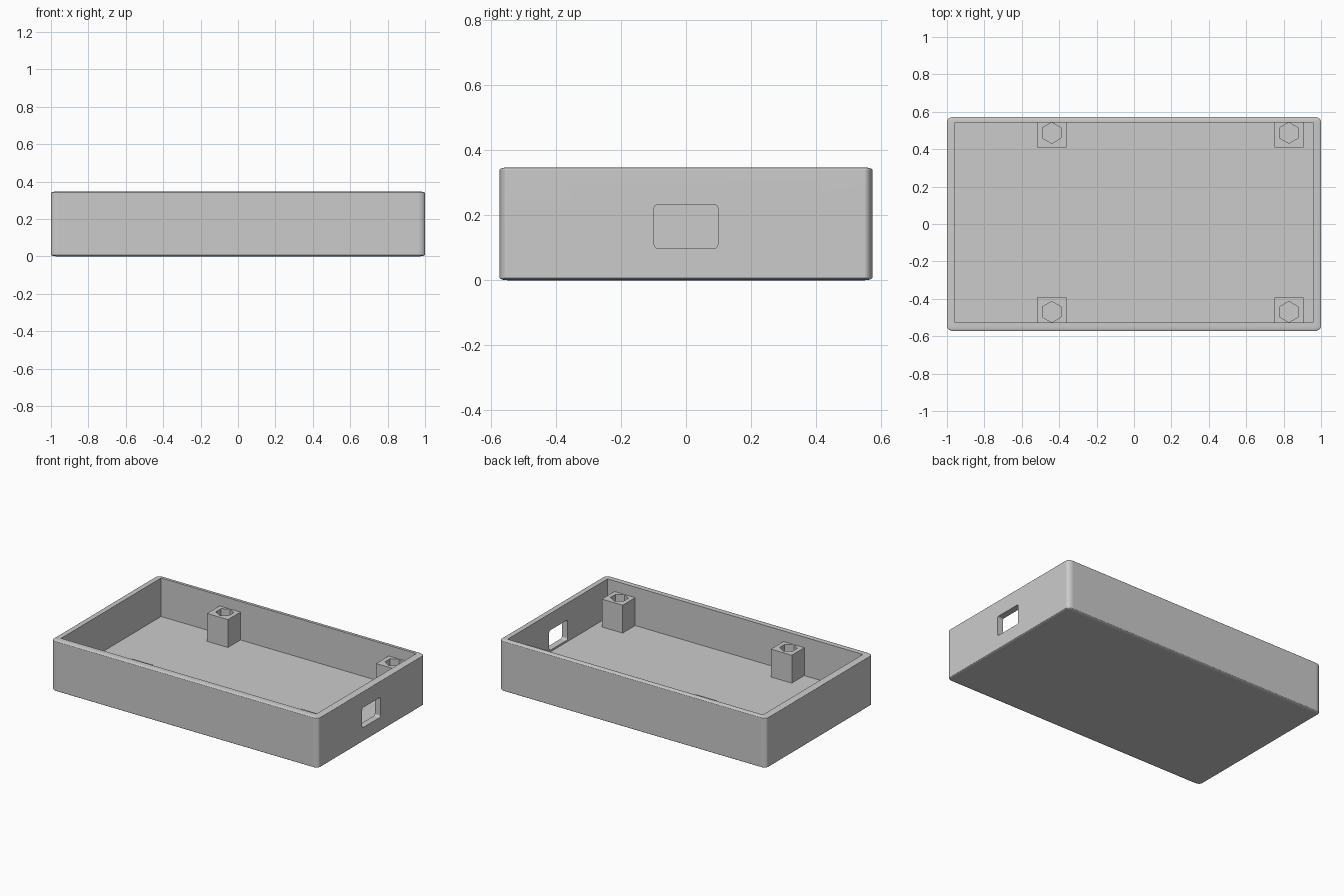
import bpy, bmesh, math
from mathutils import Matrix, Vector

if "Cube" in bpy.data.objects:
    bpy.data.objects.remove(bpy.data.objects["Cube"], do_unlink=True)

grey = bpy.data.materials.new("plain grey")
grey.use_nodes = True
GREY = (0.6, 0.6, 0.6, 1)
grey.diffuse_color = GREY
grey.node_tree.nodes["Principled BSDF"].inputs["Base Color"].default_value = GREY


def make_object(name, bm):
    mesh = bpy.data.meshes.new(name)
    bm.to_mesh(mesh)
    bm.free()
    mesh.materials.append(grey)
    obj = bpy.data.objects.new(name, mesh)
    bpy.context.collection.objects.link(obj)
    return obj


def block(name, low, high, radii=None, edge_axis=None, segments=8):
    """Box between two corners; radii gives elliptical rounding per axis."""
    low, high = Vector(low), Vector(high)
    scale = Vector(radii or (1, 1, 1))
    size = high - low
    bm = bmesh.new()
    bmesh.ops.create_cube(bm, size=1)
    bmesh.ops.scale(bm, verts=bm.verts, vec=[s / r for s, r in zip(size, scale)])
    if radii:
        edges = [e for e in bm.edges if edge_axis is None or
                 abs((e.verts[0].co - e.verts[1].co).normalized()[edge_axis]) > 0.9]
        bmesh.ops.bevel(bm, geom=edges, offset=1, segments=segments,
                        profile=0.5, affect='EDGES')
    bmesh.ops.scale(bm, verts=bm.verts, vec=scale)
    bmesh.ops.translate(bm, verts=bm.verts, vec=(low + high) / 2)
    return make_object(name, bm)


def hexagon(name, x, y, low, high, radius):
    """Hexagonal prism with corners pointing to the front and back."""
    bm = bmesh.new()
    bmesh.ops.create_cone(bm, cap_ends=True, segments=6, radius1=radius,
                          radius2=radius, depth=high - low)
    turn = math.atan2(*list(bm.verts)[0].co.xy)
    place = Matrix.Translation((x, y, (low + high) / 2)) @ Matrix.Rotation(turn, 4, 'Z')
    bmesh.ops.transform(bm, matrix=place, verts=bm.verts)
    return make_object(name, bm)


def combine(target, tool, operation):
    """Apply a boolean and remove the tool object."""
    tool.hide_render = True
    mod = target.modifiers.new("boolean", 'BOOLEAN')
    mod.object, mod.operation, mod.solver = tool, operation, 'EXACT'
    bpy.ops.object.select_all(action='DESELECT')
    bpy.context.view_layer.objects.active = target
    target.select_set(True)
    bpy.ops.object.modifier_apply(modifier=mod.name)
    bpy.data.objects.remove(tool, do_unlink=True)


HEIGHT, FLOOR, POST_TOP = 0.347, 0.086, 0.275
BACK, FRONT = 0.543, -0.527

# Open tray with softly rounded outside edges
tray = block("tray", (-1, -0.573, 0), (1, 0.573, HEIGHT), radii=(0.04, 0.025, 0.008))
combine(tray, block("cavity", (-0.957, FRONT, FLOOR), (0.957, BACK, 1)), 'DIFFERENCE')

# Rounded port opening in the left wall
port = block("port", (0.9, -0.098, 0.098), (1.1, 0.098, 0.233),
             radii=(1, 0.012, 0.012), edge_axis=0, segments=4)
combine(tray, port, 'DIFFERENCE')

# Mounting posts against the long walls, with hexagonal nut pockets
for x in (-0.44, 0.828):
    for y, inner, wall in ((0.487, 0.409, BACK + 0.01), (-0.47, -0.393, FRONT - 0.02)):
        post = block("post", (x - 0.078, min(inner, wall), FLOOR - 0.02),
                     (x + 0.078, max(inner, wall), POST_TOP))
        combine(tray, post, 'UNION')
        pocket = hexagon("pocket", x, y, POST_TOP - 0.05, POST_TOP + 0.02, 0.056)
        combine(tray, pocket, 'DIFFERENCE')

# Smooth rounding, crisp flat faces
bpy.ops.object.shade_smooth_by_angle(angle=math.radians(30))
weighted = tray.modifiers.new("weighted normals", 'WEIGHTED_NORMAL')
weighted.keep_sharp = True
